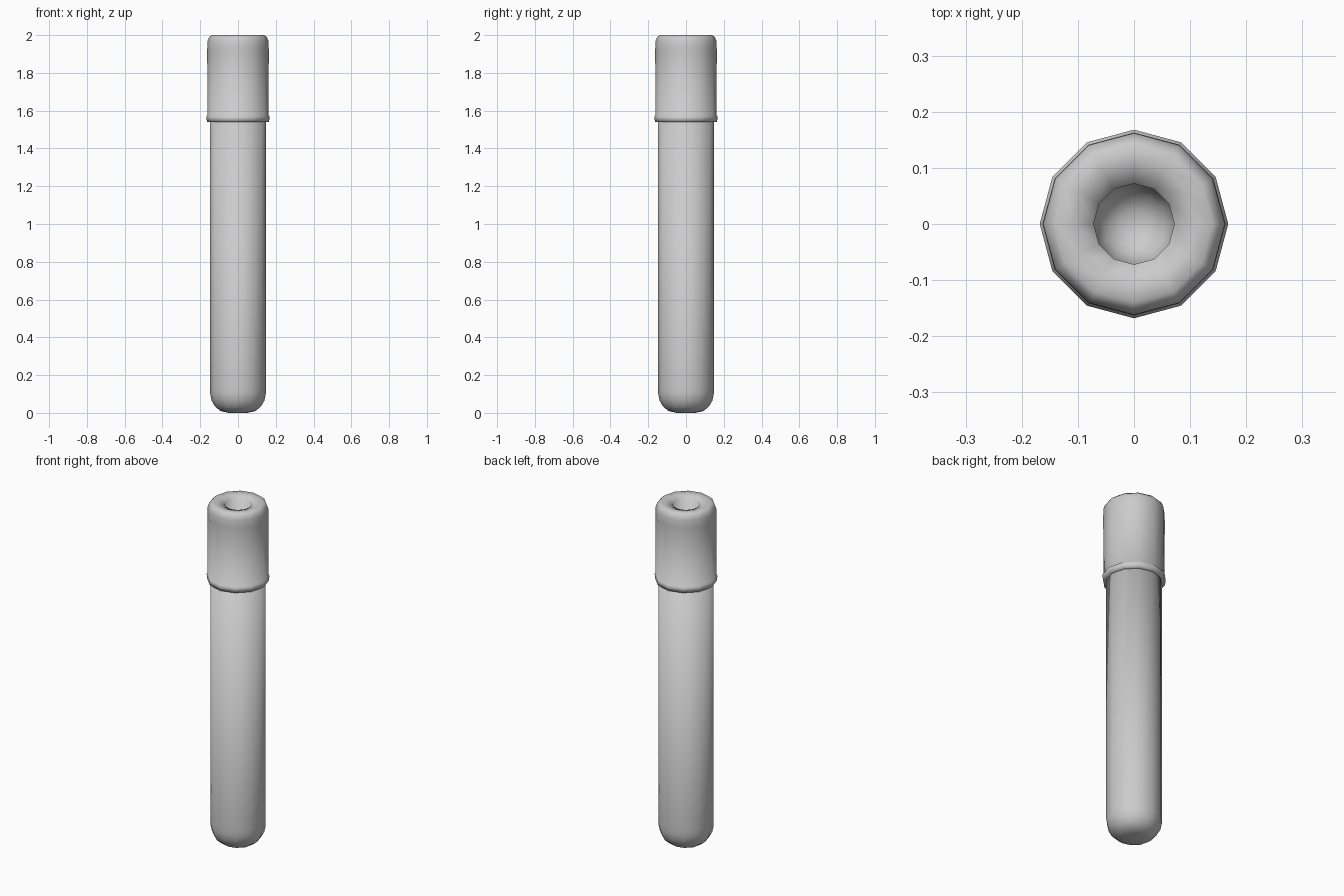
import bpy
import bmesh
from math import cos, sin, tau

SIDES = 12

if "Cube" in bpy.data.objects:
    bpy.data.objects.remove(bpy.data.objects["Cube"])

grey = bpy.data.materials.new("light_grey")
grey.use_nodes = True
colour = (0.6, 0.6, 0.6, 1)
grey.diffuse_color = colour
grey.node_tree.nodes["Principled BSDF"].inputs["Base Color"].default_value = colour


def lathe(name, profile):
    """Turn a (radius, height) profile around z; both ends are closed."""
    bm = bmesh.new()
    rings = [[bm.verts.new((r * cos(tau * i / SIDES), r * sin(tau * i / SIDES), z))
              for i in range(SIDES)] for r, z in profile]
    for low, high in zip(rings, rings[1:]):
        for i in range(SIDES):
            j = (i + 1) % SIDES
            bm.faces.new((low[i], low[j], high[j], high[i]))
    bm.faces.new(rings[0][::-1])
    bm.faces.new(rings[-1])
    for face in bm.faces:
        face.smooth = True
    mesh = bpy.data.meshes.new(name)
    bm.to_mesh(mesh)
    bm.free()
    mesh.materials.append(grey)
    obj = bpy.data.objects.new(name, mesh)
    bpy.context.collection.objects.link(obj)
    return obj


# Long tube with a rounded foot, its top tucked inside the cap
lathe("tube", [(0.05, 0), (0.093, 0.01), (0.122, 0.034), (0.14, 0.066),
               (0.147, 0.1), (0.147, 0.13), (0.147, 1.56)])

# Cap with a lip at the bottom, a bevelled top and a round-bottomed well
lathe("cap", [(0.14, 1.54), (0.164, 1.54), (0.168, 1.57), (0.162, 1.574),
              (0.163, 1.92), (0.162, 1.965), (0.154, 1.988), (0.14, 2.0),
              (0.11, 1.996), (0.072, 1.985), (0.072, 1.65), (0.055, 1.61),
              (0.025, 1.59)])
